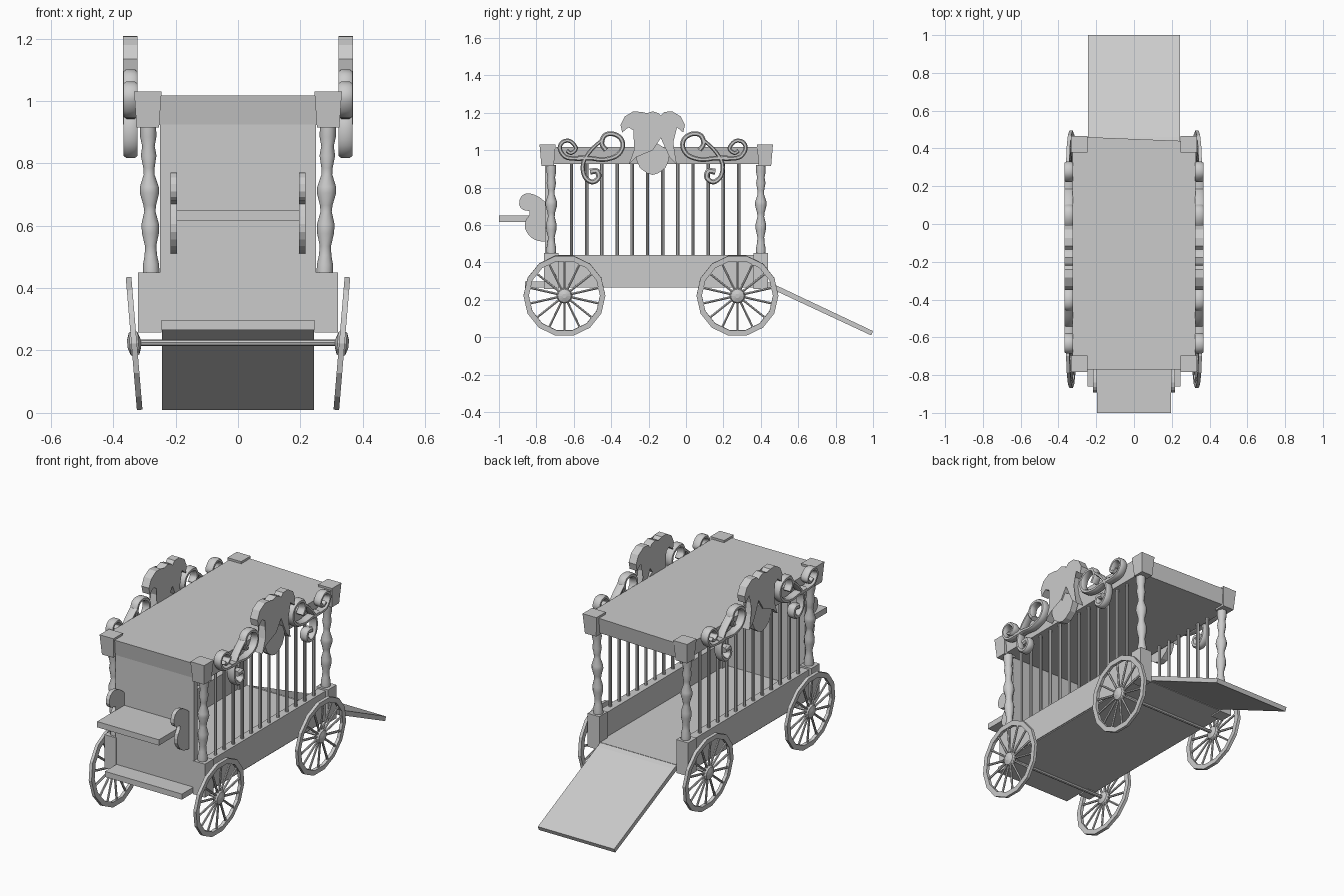
import bpy, bmesh, math
from mathutils import Vector, Matrix

if "Cube" in bpy.data.objects:
    bpy.data.objects.remove(bpy.data.objects["Cube"])

SIDES = ((1, "right"), (-1, "left"))
MID = -0.178  # y of the ornament's mirror line


def finish(name, bm, smooth=False):
    bmesh.ops.recalc_face_normals(bm, faces=bm.faces)
    me = bpy.data.meshes.new(name)
    bm.to_mesh(me)
    bm.free()
    ob = bpy.data.objects.new(name, me)
    bpy.context.collection.objects.link(ob)
    if smooth:
        bpy.ops.object.select_all(action='DESELECT')
        ob.select_set(True)
        bpy.context.view_layer.objects.active = ob
        bpy.ops.object.shade_smooth_by_angle(angle=math.radians(40))
    return ob


def block(name, lo, hi, taper=(0, 0)):
    """Box from corner to corner; taper shrinks the bottom on each side in x and y."""
    bm = bmesh.new()
    bmesh.ops.create_cube(bm, size=1)
    lo, hi = Vector(lo), Vector(hi)
    for v in bm.verts:
        bottom = v.co.z < 0
        sx, sy = math.copysign(1, v.co.x), math.copysign(1, v.co.y)
        v.co = (lo + hi) / 2 + Vector(a * b for a, b in zip(v.co, hi - lo))
        if bottom:
            v.co.x -= sx * taper[0]
            v.co.y -= sy * taper[1]
    return finish(name, bm)


def rod(bm, p, q, r, n=8):
    p, q = Vector(p), Vector(q)
    m = Matrix.Translation((p + q) / 2) @ (q - p).to_track_quat('Z', 'Y').to_matrix().to_4x4()
    bmesh.ops.create_cone(bm, cap_ends=True, segments=n, radius1=r, radius2=r,
                          depth=(q - p).length, matrix=m)


def skin(bm, rings, loop):
    """Join rings of points with quads; loop joins last to first, else cap the ends."""
    rings = [[bm.verts.new(p) for p in ring] for ring in rings]
    n = len(rings[0])
    for a, b in zip(rings, rings[1:] + rings[:1] if loop else rings[1:]):
        for i in range(n):
            bm.faces.new((a[i], a[(i + 1) % n], b[(i + 1) % n], b[i]))
    if not loop:
        bm.faces.new(rings[0])
        bm.faces.new(rings[-1])


def lathe(bm, profile, n, loop=False, phase=0.0):
    skin(bm, [[(r * math.cos(phase + 2 * math.pi * i / n),
                r * math.sin(phase + 2 * math.pi * i / n), z) for i in range(n)]
              for r, z in profile], loop)


def plate(name, pts, x0, x1):
    """Flat outline in (y, z), extruded between two x values."""
    bm = bmesh.new()
    skin(bm, [[(x, y, z) for y, z in pts] for x in (x0, x1)], False)
    bmesh.ops.triangulate(bm, faces=[f for f in bm.faces if len(f.verts) > 4])
    return finish(name, bm)


def spline(pts, steps=4):
    p = [Vector(a) for a in pts]
    p = [2 * p[0] - p[1]] + p + [2 * p[-1] - p[-2]]
    out = []
    for a, b, c, d in zip(p, p[1:], p[2:], p[3:]):
        for k in range(steps):
            t = k / steps
            out.append(0.5 * (2 * b + (c - a) * t + (2 * a - 5 * b + 4 * c - d) * t * t
                              + (3 * b - a - 3 * c + d) * t ** 3))
    return out + [p[-2]]


def scroll(bm, pts, w0, w1, x0, x1):
    """Chamfered strap along a (y, z) path, width w0 to w1."""
    path, rings = spline(pts), []
    xm, d = (x0 + x1) / 2, abs(x1 - x0) / 2
    for i, c in enumerate(path):
        t = (path[min(i + 1, len(path) - 1)] - path[max(i - 1, 0)]).normalized()
        nrm, w = Vector((-t.y, t.x)), w0 + (w1 - w0) * i / (len(path) - 1)
        rings.append([(xm + b * d, *(c + nrm * a * w)) for a, b in
                      ((-1, -.6), (-.5, -1), (.5, -1), (1, -.6), (1, .6), (.5, 1), (-.5, 1), (-1, .6))])
    skin(bm, rings, False)


# Body: floor, front wall, side panels, roof
block("floor", (-0.30, -0.75, 0.265), (0.30, 0.43, 0.30))
block("front_wall", (-0.25, -0.755, 0.27), (0.25, -0.725, 0.93))
roof = block("roof", (-0.325, -0.77, 0.925), (0.325, 0.45, 1.017), (0.015, 0.015))
for v in roof.data.vertices:
    if v.co.y > 0:
        v.co.y -= v.co.x * 0.04
for s, side in SIDES:
    a, b = sorted((s * 0.255, s * 0.305))
    block(side + "_panel", (a, -0.745, 0.27), (b, 0.43, 0.44))

# Driver's footboard, seat and curled seat brackets
block("footboard", (-0.245, -0.86, 0.265), (0.245, -0.74, 0.297))
block("seat", (-0.197, -1.0, 0.617), (0.197, -0.74, 0.65))
bracket = spline([(-.74, .51), (-.79, .515), (-.83, .535), (-.86, .58), (-.855, .63), (-.825, .67),
                  (-.87, .68), (-.892, .71), (-.88, .755), (-.84, .77), (-.785, .75), (-.74, .71)], 2)
for s, side in SIDES:
    plate(side + "_seat_bracket", bracket, s * 0.195, s * 0.217)

# Rear ramp
plate("ramp", [(.425, .30), (.425, .27), (.45, .262), (.99, .01), (1.0, .033), (.46, .288)], -0.243, 0.243)

# Corner blocks, turned posts and caps
post = [(.026, 0), (.026, .03), (.02, .06), (.018, .09), (.027, .13), (.028, .16), (.018, .20), (.02, .22),
        (.031, .26), (.03, .28), (.017, .32), (.018, .34), (.025, .38), (.02, .41), (.026, .44), (.026, .475)]
for s, side in SIDES:
    for y, end in ((-0.72, "front"), (0.40, "rear")):
        label = side + "_" + end
        a, b = sorted((s * 0.245, s * 0.32))
        block(label + "_corner_block", (a, y - .038, .258), (b, y + .038, .45))
        a, b = sorted((s * 0.245, s * 0.333))
        yc = y + (0.022 if y > 0 else -0.02)
        block(label + "_cap", (a, yc - .043, .915), (b, yc + .043, 1.03), (.008, .01))
        bm = bmesh.new()
        lathe(bm, post, 12)
        for v in bm.verts:
            v.co += Vector((s * (0.278 + 0.022 * v.co.z), y, 0.445))
        finish(label + "_post", bm, True)

# Cage bars
for s, side in SIDES:
    bm = bmesh.new()
    for i in range(12):
        y = -0.612 + i * 0.0812
        rod(bm, (s * .285, y, .43), (s * .285, y, .935), .009)
    finish(side + "_cage_bars", bm)

# Axles and outward-leaning spoked wheels
N = 14
for y, end in ((-0.65, "front"), (0.275, "rear")):
    bm = bmesh.new()
    rod(bm, (-.335, y, .225), (.335, y, .225), .01)
    finish(end + "_axle", bm)
    for s, side in SIDES:
        bm = bmesh.new()
        lathe(bm, [(.219, -.009), (.219, .009), (.19, .009), (.19, -.009)], N, True, math.pi / N)
        for i in range(N):
            a = 2 * math.pi * i / N
            d = Vector((math.cos(a), math.sin(a), 0))
            rod(bm, d * .02, d * .195, .0065, 6)
        lathe(bm, [(.012, -.022), (.036, -.014), (.043, 0), (.036, .014), (.012, .022)], 12)
        wheel = finish(end + "_" + side + "_wheel", bm)
        wheel.matrix_world = (Matrix.Translation((s * .333, y, .2225))
                              @ Matrix.Rotation(s * math.radians(4.8), 4, 'Y')
                              @ Matrix.Rotation(math.radians(90), 4, 'Y'))

# Carved roof ornament: offsets from the mirror line (y, z)
crown = [(-.03, 1.198), (-.043, 1.185), (-.062, 1.205), (-.105, 1.207), (-.15, 1.18), (-.172, 1.135),
         (-.163, 1.095), (-.13, 1.122), (-.1, 1.105), (-.088, 1.062), (-.1, 1.0), (-.128, .925),
         (-.09, .962), (-.043, 1.065)]
shield = [(-.085, 1.0), (-.088, .95), (-.068, .905), (-.03, .877)]
straps = [  # path, start and end half width
    ([(-.25, 1.0), (-.272, 1.035), (-.258, 1.078), (-.215, 1.088), (-.172, 1.065), (-.16, 1.02),
      (-.19, .972), (-.26, .95), (-.33, .957), (-.4, .96)], .013, .012),
    ([(-.265, 1.06), (-.33, 1.0), (-.372, .93), (-.365, .862), (-.325, .83), (-.29, .852),
      (-.298, .888), (-.335, .885)], .009, .016),
    ([(-.34, .957), (-.41, .955), (-.468, .965), (-.497, 1.01), (-.48, 1.045), (-.44, 1.048),
      (-.41, 1.01), (-.436, .985), (-.46, .998)], .012, .01),
]


def mirrored(half, top, bottom):
    full = [(0, top)] + half + [(0, bottom)] + [(-y, z) for y, z in reversed(half)]
    return [(MID + y, z) for y, z in full]


for s, side in SIDES:
    plate(side + "_crown", mirrored(crown, 1.208, 1.0), s * .322, s * .369)
    plate(side + "_shield", mirrored(shield, 1.05, .868), s * .322, s * .36)
    bm = bmesh.new()
    for path, w0, w1 in straps:
        for m in (1, -1):
            scroll(bm, [(MID + m * y, z) for y, z in path], w0, w1, s * .322, s * .367)
    finish(side + "_scrolls", bm, True)
